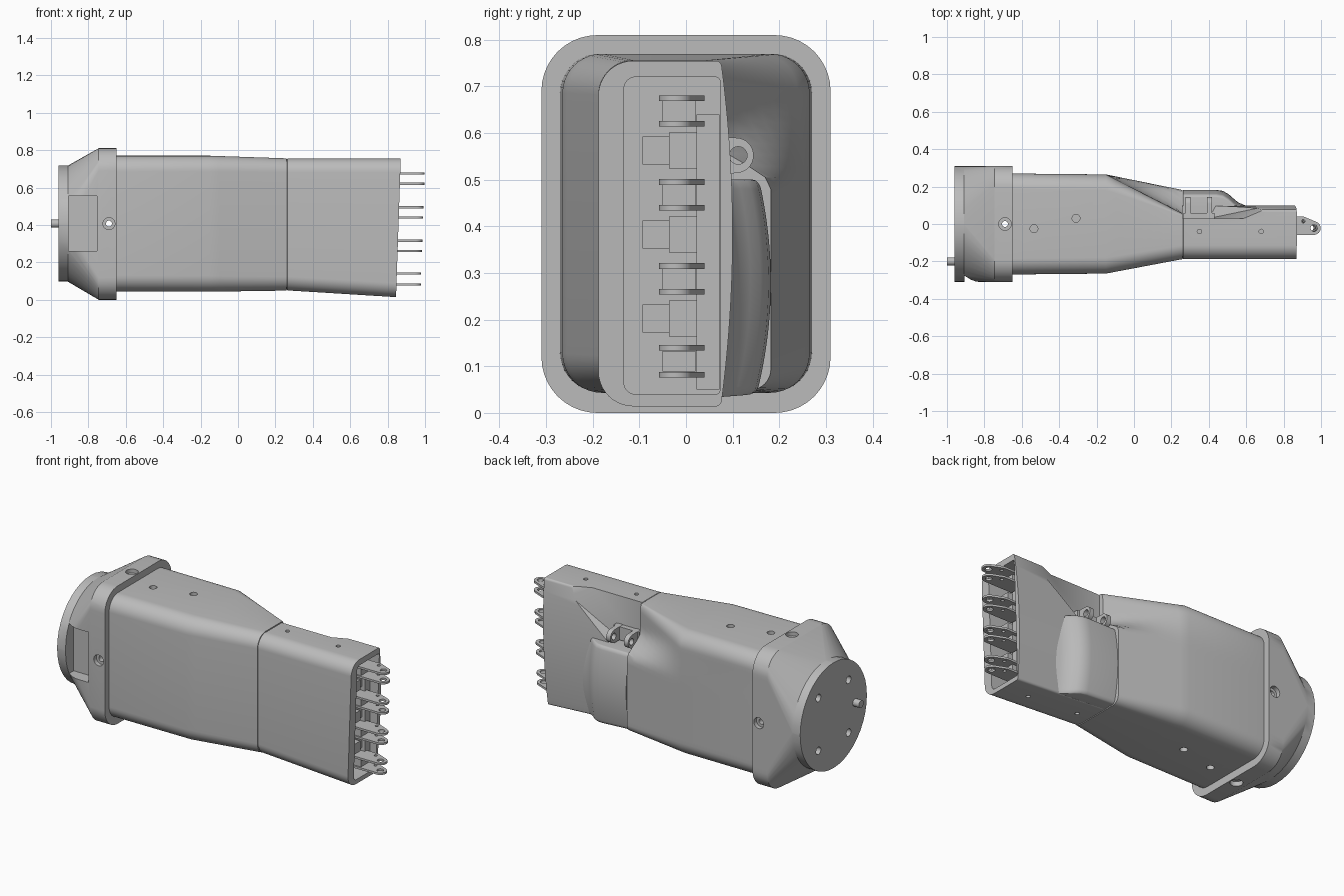
import bpy, bmesh, math
from mathutils import Matrix, Vector

cube = bpy.data.objects.get("Cube")
if cube:
    bpy.data.objects.remove(cube, do_unlink=True)

grey = bpy.data.materials.new("plain grey")
grey.use_nodes = True
grey.diffuse_color = (0.5, 0.5, 0.5, 1)
grey.node_tree.nodes["Principled BSDF"].inputs["Base Color"].default_value = (0.5, 0.5, 0.5, 1)
parts = []


def finish(bm, name):
    bmesh.ops.recalc_face_normals(bm, faces=bm.faces)
    mesh = bpy.data.meshes.new(name)
    bm.to_mesh(mesh)
    bm.free()
    mesh.materials.append(grey)
    obj = bpy.data.objects.new(name, mesh)
    bpy.context.collection.objects.link(obj)
    parts.append(obj)
    return obj


def step(v, a, b):
    t = min(1, max(0, (v - a) / (b - a)))
    return t * t * (3 - 2 * t)


def ring(y0, y1, z0, z1, rf, rb, drop=None, seg=10, side=24):
    """Rounded rectangle; drop(z) pulls the back side towards the front."""
    corners = [(y0 + rf, z0 + rf, rf, 180), (y1 - rb, z0 + rb, rb, 270),
               (y1 - rb, z1 - rb, rb, 0), (y0 + rf, z1 - rf, rf, 90)]
    pts = []
    for k, (cy, cz, r, start) in enumerate(corners):
        for i in range(seg + 1):
            a = math.radians(start + 90 * i / seg)
            pts.append((cy + r * math.cos(a), cz + r * math.sin(a)))
        if k == 1:
            lo, hi = z0 + rb, z1 - rb
            pts += [(y1, lo + (hi - lo) * i / side) for i in range(1, side)]
    if drop:
        mid = (y0 + y1) / 2
        pts = [(y - drop(z) * max(0, (y - mid) / (y1 - mid)), z) for y, z in pts]
    return pts


def loft(name, sections):
    """Skin rings along x; x may be a number or a function of z."""
    bm = bmesh.new()
    rows = [[bm.verts.new((x(z) if callable(x) else x, y, z)) for y, z in pts] for x, pts in sections]
    n = len(rows[0])
    for a, b in zip(rows, rows[1:]):
        for i in range(n):
            j = (i + 1) % n
            bm.faces.new((a[i], a[j], b[j], b[i]))
    bm.faces.new(rows[0])
    bm.faces.new(rows[-1])
    return finish(bm, name)


def add_cyl(bm, centre, r, depth, axis):
    turn = {"x": Matrix.Rotation(math.pi / 2, 4, "Y"), "y": Matrix.Rotation(math.pi / 2, 4, "X"),
            "z": Matrix.Identity(4)}[axis]
    bmesh.ops.create_cone(bm, cap_ends=True, segments=24, radius1=r, radius2=r, depth=depth,
                          matrix=Matrix.Translation(centre) @ turn)


def add_box(bm, x, y, z):
    size = [b - a for a, b in (x, y, z)]
    mid = [(a + b) / 2 for a, b in (x, y, z)]
    bmesh.ops.create_cube(bm, size=1, matrix=Matrix.Translation(mid) @ Matrix.Diagonal((*size, 1)))


def box(name, x, y, z):
    bm = bmesh.new()
    add_box(bm, x, y, z)
    return finish(bm, name)


def hull(name, pts):
    bm = bmesh.new()
    for p in pts:
        bm.verts.new(p)
    out = bmesh.ops.convex_hull(bm, input=bm.verts)
    loose = {g for g in out["geom_interior"] + out["geom_unused"] if isinstance(g, bmesh.types.BMVert)}
    bmesh.ops.delete(bm, geom=list(loose), context="VERTS")
    bmesh.ops.dissolve_limit(bm, angle_limit=0.01, verts=bm.verts, edges=bm.edges)
    return finish(bm, name)


def cut(obj, cutter):
    """Subtract the cutter, bake the result and drop the cutter."""
    mod = obj.modifiers.new("cut", "BOOLEAN")
    mod.operation, mod.solver, mod.object, mod.use_self = "DIFFERENCE", "EXACT", cutter, True
    graph = bpy.context.evaluated_depsgraph_get()
    mesh = bpy.data.meshes.new_from_object(obj.evaluated_get(graph))
    obj.modifiers.clear()
    obj.data = mesh
    parts.remove(cutter)
    bpy.data.objects.remove(cutter, do_unlink=True)


# Wrist flange: round plate blending into a rounded rectangle
MID = 0.407
disc = ring(-0.31, 0.31, MID - 0.31, MID + 0.31, 0.309, 0.309)
collar = ring(-0.31, 0.31, 0, 0.81, 0.12, 0.12)
flange = loft("wrist_flange", [(-0.96, disc), (-0.91, disc), (-0.745, collar), (-0.65, collar)])
bm = bmesh.new()
add_box(bm, (-0.905, -0.755), (-0.4, -0.235), (0.26, 0.555))
add_cyl(bm, (-0.69, 0, MID), 0.016, 1, "y")
add_cyl(bm, (-0.69, 0, MID), 0.016, 1, "z")
for s in (-1, 1):
    add_cyl(bm, (-0.69, s * 0.31, MID), 0.032, 0.05, "y")
    add_cyl(bm, (-0.69, 0, MID + s * 0.405), 0.034, 0.05, "z")
    for t in (-1, 1):
        add_cyl(bm, (-0.96, s * 0.14, MID + t * 0.155), 0.022, 0.08, "x")
cut(flange, finish(bm, "flange_cutter"))

bm = bmesh.new()
add_cyl(bm, (-0.97, -0.2, MID), 0.022, 0.06, "x")
finish(bm, "locating_peg")

# Forearm: straight, then tapering with a hollow above the thumb side
sections = [(-0.66, ring(-0.27, 0.27, 0.045, 0.77, 0.085, 0.085))]
for i in range(9):
    t = i / 8
    sections.append((-0.15 + 0.408 * t, ring(
        -0.265 + 0.077 * t, 0.265 - 0.083 * t, 0.043 + 0.006 * t, 0.77 - 0.014 * t,
        0.085 - 0.01 * t, 0.085 - 0.04 * t,
        lambda z, t=t: 0.125 * t * step(z, 0.485, 0.74 - 0.15 * t))))
forearm = loft("forearm", sections)
bm = bmesh.new()
for z in (0.04, 0.77):
    for x, y in ((-0.535, -0.025), (-0.31, 0.03)):
        add_cyl(bm, (x, y, z), 0.021, 0.08, "z")
cut(forearm, finish(bm, "forearm_cutter"))


# Palm: slanted open end, bulged back, ramped recess for the thumb
def palm_back(z):
    return 0.025 * ((z - 0.385) / 0.37) ** 2


def slant(z):
    return 0.845 + 0.034 * (z - 0.015)


start = ring(-0.188, 0.1, 0.05, 0.755, 0.075, 0.012, palm_back)
end = ring(-0.188, 0.1, 0.014, 0.755, 0.075, 0.012, palm_back)
palm = loft("palm", [(0.255, [(y * 0.98, MID + (z - MID) * 0.99) for y, z in start]),
                     (0.262, [(y * 0.98, MID + (z - MID) * 0.99) for y, z in start]),
                     (0.264, start), (slant, end)])
cavity = loft("palm_cavity", [(x, ring(-0.133, 0.073, 0.04, 0.72, 0.025, 0.01)) for x in (0.72, 1)])
cut(palm, cavity)
floor = [(0.25, 0.5), (0.4, 0.5), (0.62, 0.8), (0.25, 0.8)]
mouth = [(0.25, 0.5), (0.45, 0.5), (0.83, 0.8), (0.25, 0.8)]
cut(palm, hull("thumb_recess", [(x, 0.03, z) for x, z in floor] + [(x, 0.12, z) for x, z in mouth]))
bm = bmesh.new()
for x in (0.35, 0.68):
    for z in (0.03, 0.75):
        add_cyl(bm, (x, -0.04, z), 0.012, 0.08, "z")
cut(palm, finish(bm, "palm_cutter"))

# Thumb-side hump that fades into the palm
sections = []
for x, y in ((0.262, 0.182), (0.44, 0.182), (0.475, 0.177), (0.505, 0.16), (0.53, 0.138),
             (0.555, 0.117), (0.585, 0.103), (0.62, 0.092)):
    sections.append((x, ring(0.03, y, 0.052 - 0.06 * (x - 0.262), 0.5, 0.01, 0.02,
                             lambda z: 0.028 * ((z - 0.28) / 0.23) ** 2)))
loft("thumb_hump", sections)


# Thumb clevis: two drilled rounded ears on a base
box("thumb_clevis_base", (0.265, 0.43), (0.02, 0.06), (0.512, 0.59))
for i, x in enumerate((0.275, 0.39)):
    pts = []
    for u in (x, x + 0.028):
        pts += [(u, 0.02, 0.51), (u, 0.02, 0.592)]
        for k in range(17):
            a = math.pi * (k / 16 - 0.5)
            pts.append((u, 0.107 + 0.038 * math.cos(a), 0.552 + 0.038 * math.sin(a)))
    ear = hull(f"thumb_ear_{i + 1}", pts)
    bm = bmesh.new()
    add_cyl(bm, (x + 0.014, 0.112, 0.552), 0.019, 0.1, "x")
    cut(ear, finish(bm, "ear_cutter"))

# Finger lugs: one drilled plate, repeated in pairs
pts = []
for z in (-0.006, 0.006):
    pts += [(0.74, -0.058, z), (0.74, 0.04, z)]
    for cx, cy, r in ((0.962, -0.022, 0.036), (0.9, 0.008, 0.032)):
        for k in range(32):
            a = math.tau * k / 32
            pts.append((cx + r * math.cos(a), cy + r * math.sin(a), z))
lug = hull("finger_lug_1", pts)
bm = bmesh.new()
add_cyl(bm, (0.962, -0.022, 0), 0.018, 0.1, "z")
add_cyl(bm, (0.905, 0.015, 0), 0.009, 0.1, "z")
cut(lug, finish(bm, "lug_cutter"))
heights = [0.675, 0.62, 0.495, 0.44, 0.315, 0.26, 0.14, 0.082]
for i, z in enumerate(heights):
    obj = lug
    if i:
        obj = bpy.data.objects.new(f"finger_lug_{i + 1}", lug.data)
        bpy.context.collection.objects.link(obj)
        parts.append(obj)
    obj.location = (-0.035 * (0.675 - z), 0, z)

# Mounts inside the open end
box("mount_rail", (0.71, 0.81), (0.022, 0.072), (0.05, 0.64))
for i in range(4):
    z = (heights[2 * i] + heights[2 * i + 1]) / 2
    box(f"finger_mount_{i + 1}", (0.71, 0.835), (-0.05, 0.02), (z - 0.022, z + 0.022))
    if i < 3:
        c = z - 0.085
        box(f"spacer_block_{i + 1}", (0.71, 0.82), (-0.093, -0.035), (c - 0.03, c + 0.03))
        box(f"spacer_wall_{i + 1}", (0.71, 0.79), (-0.035, 0.022), (c - 0.04, c + 0.04))

# Smooth rounded surfaces, keep hard edges
bpy.ops.object.select_all(action="DESELECT")
for obj in parts:
    obj.select_set(True)
bpy.context.view_layer.objects.active = parts[0]
bpy.ops.object.shade_smooth_by_angle(angle=math.radians(28))
